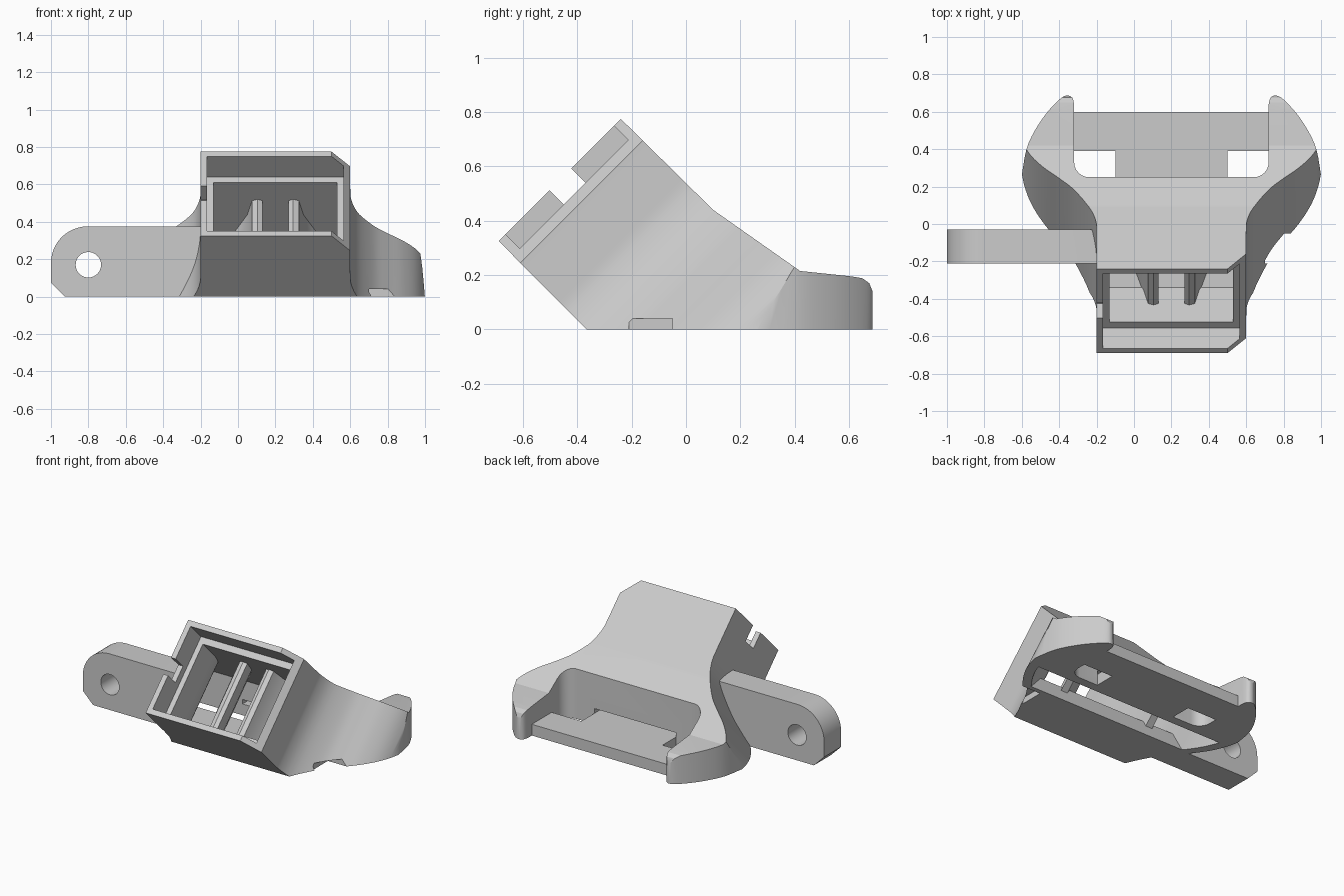
import bpy, bmesh, math
from mathutils import Vector

if "Cube" in bpy.data.objects:
    bpy.data.objects.remove(bpy.data.objects["Cube"])

CX = 0.2  # symmetry plane of the duct

grey = bpy.data.materials.new("light_grey")
grey.use_nodes = True
grey.diffuse_color = (0.6, 0.6, 0.6, 1)
grey.node_tree.nodes["Principled BSDF"].inputs["Base Color"].default_value = (0.6, 0.6, 0.6, 1)

# Each frame maps a 2D profile point (a, b) and a depth d to space.
# "tilt" sweeps along the 45 degree slope: b = y - z, d = y + z.
FRAMES = {
    "tilt": lambda a, b, d: (CX + a, (d + b) / 2, (d - b) / 2),
    "side": lambda a, b, d: (d, a, b),
    "top": lambda a, b, d: (CX + a, b, d),
    "front": lambda a, b, d: (a, d, b),
}


def prism(name, frame, profile, d0, d1):
    place = FRAMES[frame]
    bm = bmesh.new()
    low = [bm.verts.new(place(a, b, d0)) for a, b in profile]
    high = [bm.verts.new(place(a, b, d1)) for a, b in profile]
    bm.faces.new(low)
    bm.faces.new(high)
    n = len(profile)
    for i in range(n):
        j = (i + 1) % n
        bm.faces.new((low[i], low[j], high[j], high[i]))
    bmesh.ops.recalc_face_normals(bm, faces=bm.faces)
    mesh = bpy.data.meshes.new(name)
    bm.to_mesh(mesh)
    bm.free()
    mesh.materials.append(grey)
    obj = bpy.data.objects.new(name, mesh)
    bpy.context.collection.objects.link(obj)
    return obj


def rect(a0, a1, b0, b1):
    return [(a0, b0), (a1, b0), (a1, b1), (a0, b1)]


def combine(obj, tool, operation):
    mod = obj.modifiers.new("combine", "BOOLEAN")
    mod.operation, mod.solver, mod.object = operation, "EXACT", tool
    bpy.context.view_layer.objects.active = obj
    bpy.ops.object.modifier_apply(modifier=mod.name)
    bpy.data.objects.remove(tool)


def smooth(points, steps=5):
    # Catmull-Rom curve through the points
    p = [Vector(q) for q in points]
    p = [2 * p[0] - p[1]] + p + [2 * p[-1] - p[-2]]
    out = []
    for a, b, c, d in zip(p, p[1:], p[2:], p[3:]):
        for i in range(steps):
            t = i / steps
            q = 0.5 * (2 * b + (c - a) * t + (2 * a - 5 * b + 4 * c - d) * t * t
                       + (3 * b - a - 3 * c + d) * t ** 3)
            out.append((q.x, q.y))
    return out + [tuple(points[-1])]


def mirrored(points):
    return [(-a, b) for a, b in reversed(points)]


# Body: flared sweep trimmed by the side profile and the plan outline
flare = smooth([(0.4, -0.62), (0.405, -0.5), (0.44, -0.36), (0.52, -0.2), (0.595, -0.1),
                (0.68, 0.0), (0.745, 0.1), (0.785, 0.2), (0.805, 0.3)])
back = [(0.81, 1.2)]
body = prism("duct_body", "tilt",
             [(0.3, -1.015), (0.4, -0.855)] + flare + back
             + mirrored(flare + back) + [(-0.4, -1.015)], -1, 2)
side = [(-0.367, 0), (-0.69, 0.325), (-0.24, 0.775), (0.1, 0.44), (0.42, 0.215),
        (0.61, 0.195), (0.65, 0.188), (0.675, 0.17), (0.687, 0.14), (0.687, 0)]
combine(body, prism("side_trim", "side", side, -1.5, 1.5), "INTERSECT")
horn = smooth([(0.8, 0.26), (0.775, 0.4), (0.73, 0.5), (0.67, 0.59), (0.6, 0.665), (0.56, 0.687),
               (0.53, 0.675), (0.52, 0.64)], 3)
notch = [(0.52 - 0.08 * (1 - math.cos(t)), 0.33 - 0.08 * math.sin(t))
         for t in [i * math.pi / 12 for i in range(7)]]
plan = [(0.9, -1.2), (0.9, 0.1)] + horn + notch
combine(body, prism("plan_trim", "top", plan + mirrored(plan), -0.5, 1.5), "INTERSECT")

# Mounting arm with rounded end and bolt hole
R = 0.195
tip = [(R - 1 - R * math.sin(t), 0.375 - R + R * math.cos(t))
       for t in [i * math.pi / 24 for i in range(13)]]
arm = prism("mounting_arm", "front",
            [(-0.17, 0), (-0.17, 0.375)] + tip + [(-1, 0.075), (-0.925, 0)], -0.21, -0.03)
hole = [(-0.8 + 0.068 * math.cos(i * math.pi / 16), 0.17 + 0.068 * math.sin(i * math.pi / 16))
        for i in range(32)]
combine(arm, prism("bolt_hole", "front", hole, -0.4, 0.2), "DIFFERENCE")
combine(body, arm, "UNION")

# Hollow air chamber, open at the bottom
inner = [(0.33, -0.85)] + [(a - 0.068, b) for a, b in flare] + [(0.74, 0.6)]
cavity = prism("air_chamber", "tilt", inner + mirrored(inner), -1, 2)
cavity_side = [(-0.02, -0.1), (-0.02, 0.085), (-0.34, 0.085), (-0.53, 0.275),
               (-0.19, 0.615), (0.19, 0.235), (0.19, -0.1)]
combine(cavity, prism("chamber_trim", "side", cavity_side, -1.5, 1.5), "INTERSECT")
combine(body, cavity, "DIFFERENCE")

# Fan seat recess, cable gap in its wall, air slot and bottom relief
cuts = [
    ("fan_seat", "tilt", rect(-0.365, 0.365, -1.2, -0.795), -0.315, 0.485),
    ("cable_gap", "tilt", rect(-0.5, -0.3, -1.2, -0.86), 0.01, 0.17),
    ("air_slot", "top", rect(-0.3, 0.3, 0.15, 0.3), 0.075, 0.105),
    ("side_relief", "top", rect(0.5, 0.75, -0.21, -0.05), -0.1, 0.04),
]
for cut in cuts:
    combine(body, prism(*cut), "DIFFERENCE")

# Two flared guide vanes inside the chamber
vane = [(0.07, -0.6), (0.095, -0.615), (0.125, -0.6), (0.15, -0.45), (0.215, -0.275),
        (0.36, -0.08), (0.31, -0.08), (0.165, -0.27), (0.09, -0.45)]
vane_side = [(-0.3, 0.05), (-0.56, 0.31), (-0.2, 0.65), (0.17, 0.28), (0.2, 0.05)]
for name, outline in (("left_vane", vane), ("right_vane", mirrored(vane))):
    obj = prism(name, "tilt", outline, -1, 2)
    combine(obj, prism("vane_trim", "side", vane_side, -1, 1), "INTERSECT")

# Rear shelf with a narrower tongue reaching the body
tongue = [(0.54, 0.6), (0.54, 0.39), (0.3, 0.39), (0.3, 0.24)]
prism("rear_shelf", "top", tongue + mirrored(tongue), 0, 0.075)

# Smooth the curved walls, keep the edges sharp
for obj in bpy.data.objects:
    obj.select_set(obj.type == "MESH")
bpy.context.view_layer.objects.active = body
bpy.ops.object.shade_smooth_by_angle(angle=math.radians(25))
